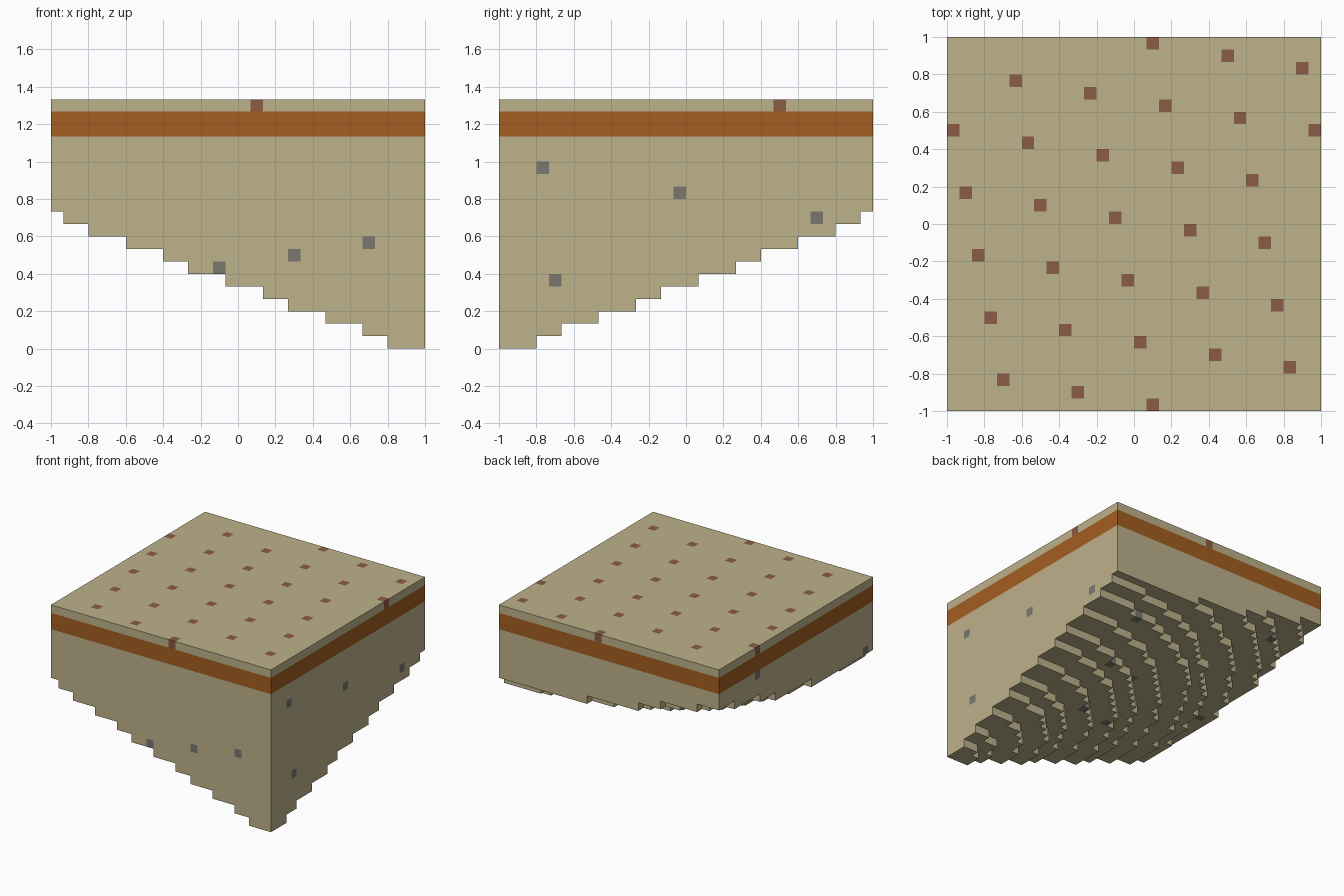
import bpy
import bmesh
from math import hypot
from mathutils import Vector

cube = bpy.data.objects.get("Cube")
if cube:
    bpy.data.objects.remove(cube, do_unlink=True)

N, TOP = 30, 20          # blocks per side, block layers
SIZE = 2 / N             # edge of one block
BAND = range(17, 19)     # layers of the clay band


def make_material(name, rgb):
    mat = bpy.data.materials.new(name)
    mat.use_nodes = True
    mat.diffuse_color = (*rgb, 1)
    mat.node_tree.nodes["Principled BSDF"].inputs["Base Color"].default_value = (*rgb, 1)
    return mat


sand = make_material("sand", (0.515, 0.445, 0.258))
clay = make_material("orange_clay", (0.367, 0.112, 0.015))
stone = make_material("grey_stone", (0.195, 0.184, 0.159))
brick = make_material("red_brown", (0.258, 0.107, 0.061))


def filled(i, j, k):
    """Stepped quarter cone that widens upward from the front corner."""
    if not (0 <= i < N and 0 <= j < N and 0 <= k < TOP):
        return False
    return hypot(N - i - 0.5, j + 0.5) < round((k + 1) * 8 / 3)


def is_stone(i, j, k):
    return (16 * i + 9 * j + k) % 97 == 20


def is_speck(i, j, k):
    return (5 * i + j) % 29 == 22


def never(i, j, k):
    return False


def build_layers(name, layers, base, spot, spot_rule):
    """Mesh the exposed block faces of some layers, spotted by a rule."""
    bm = bmesh.new()
    corners = {}

    def vert(p):
        key = tuple(p)
        if key not in corners:
            corners[key] = bm.verts.new(Vector(p) * SIZE - Vector((1, 1, 0)))
        return corners[key]

    for k in layers:
        for i in range(N):
            for j in range(N):
                if not filled(i, j, k):
                    continue
                for axis in range(3):
                    for side in (0, 1):
                        beside = [i, j, k]
                        beside[axis] += 2 * side - 1
                        if filled(*beside):
                            continue
                        u, v = (axis + 1) % 3, (axis + 2) % 3
                        loop = []
                        for du, dv in ((0, 0), (1, 0), (1, 1), (0, 1)):
                            p = [i, j, k]
                            p[axis] += side
                            p[u] += du
                            p[v] += dv
                            loop.append(vert(p))
                        face = bm.faces.new(loop if side else loop[::-1])
                        face.material_index = int(spot_rule(i, j, k))

    mesh = bpy.data.meshes.new(name)
    bm.to_mesh(mesh)
    bm.free()
    mesh.materials.append(base)
    if spot:
        mesh.materials.append(spot)
    obj = bpy.data.objects.new(name, mesh)
    bpy.context.collection.objects.link(obj)
    return obj


# Stepped underside with scattered stones, clay band, speckled surface
build_layers("stepped_base", range(BAND.start), sand, stone, is_stone)
build_layers("clay_band", BAND, clay, None, never)
build_layers("speckled_surface", range(BAND.stop, TOP), sand, brick, is_speck)
